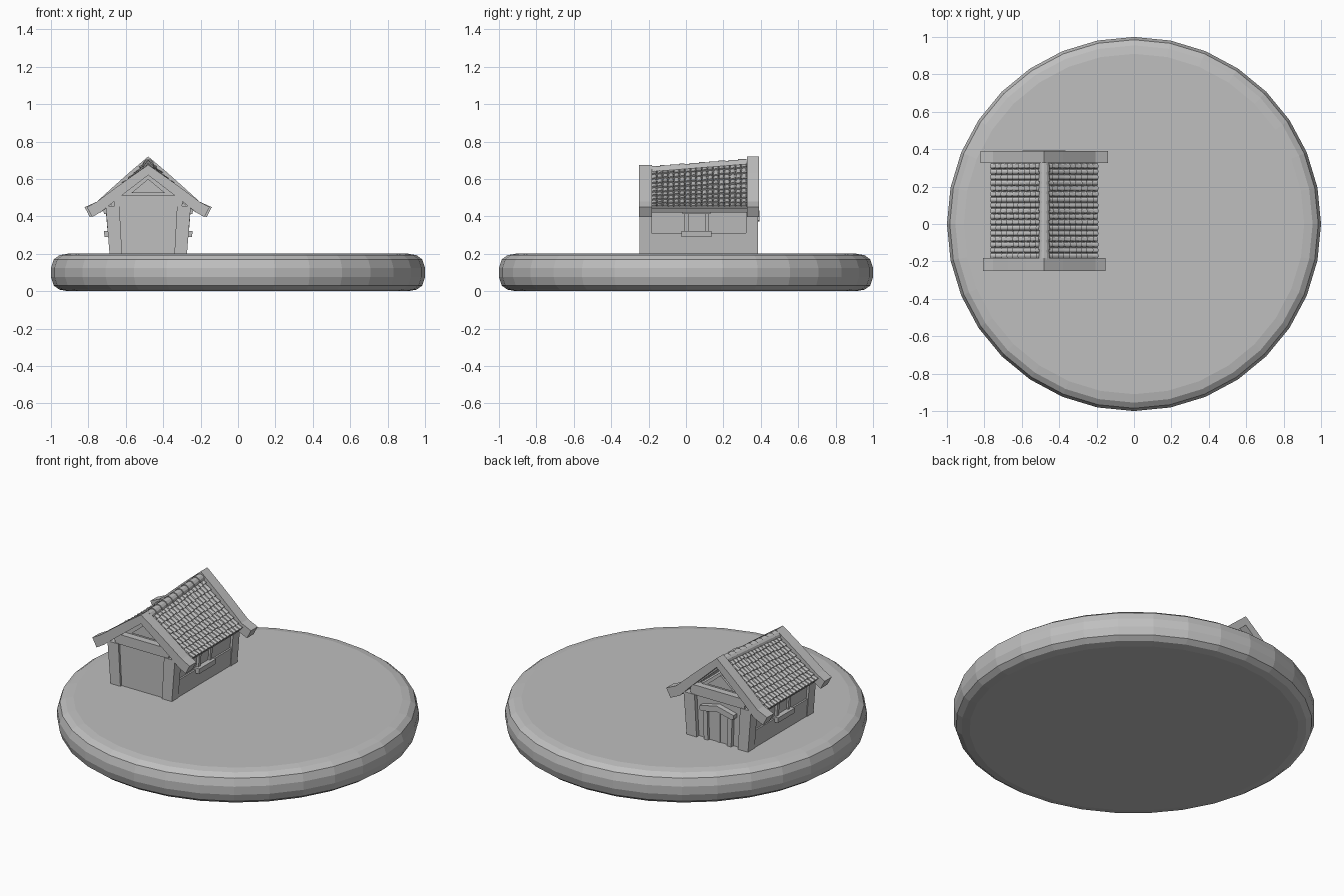
import bpy, bmesh, math, random

if "Cube" in bpy.data.objects:
    bpy.data.objects.remove(bpy.data.objects["Cube"])

random.seed(4)
CX = -0.48                      # house centre line
YF, YB = -0.25, 0.39            # front and back of the roof
GREY = bpy.data.materials.new("plain grey")
GREY.diffuse_color = (0.52, 0.52, 0.52, 1)
GREY.use_nodes = True
GREY.node_tree.nodes["Principled BSDF"].inputs["Base Color"].default_value = GREY.diffuse_color


def finish(name, bm):
    bmesh.ops.recalc_face_normals(bm, faces=bm.faces)
    mesh = bpy.data.meshes.new(name)
    bm.to_mesh(mesh)
    bm.free()
    mesh.materials.append(GREY)
    ob = bpy.data.objects.new(name, mesh)
    bpy.context.collection.objects.link(ob)
    return ob


def add_loft(bm, rings, caps=True):
    """Skin closed rings of points one after another."""
    vs = [[bm.verts.new(p) for p in r] for r in rings]
    n = len(vs[0])
    for a, b in zip(vs, vs[1:]):
        for i in range(n):
            bm.faces.new((a[i], a[(i + 1) % n], b[(i + 1) % n], b[i]))
    if caps:
        bm.faces.new(vs[0])
        bm.faces.new(vs[-1])


def prism(name, pts, y0, y1, pts2=None):
    """Extrude an x-z outline (x measured from the house centre) along y."""
    bm = bmesh.new()
    add_loft(bm, [[(CX + x, y0, z) for x, z in pts],
                  [(CX + x, y1, z) for x, z in (pts2 or pts)]])
    return finish(name, bm)


def block(name, x0, x1, y0, y1, z0, z1):
    """Box whose x grows with height, like the leaning walls."""
    k0, k1 = (1 + 0.39 * (z - 0.2) for z in (z0, z1))
    return prism(name, [(x0 * k0, z0), (x1 * k0, z0), (x1 * k1, z1), (x0 * k1, z1)], y0, y1)


def mirrored(pts):
    return [(-x, z) for x, z in pts]


# Round base with softened rim
bm = bmesh.new()
profile = [(0.91, 0), (0.955, 0.008), (0.985, 0.03), (1.0, 0.075),
           (1.0, 0.125), (0.985, 0.17), (0.955, 0.192), (0.91, 0.2)]
add_loft(bm, [[(r * math.sin(math.tau * i / 32), r * math.cos(math.tau * i / 32), z)
               for i in range(32)] for r, z in profile])
finish("round_base", bm)

# Core walls with gables
prism("house_walls", [(-0.193, 0.195), (0.193, 0.195), (0.212, 0.45), (0, 0.62), (-0.212, 0.45)],
      -0.2, 0.34)
block("front_wall", -0.16, 0.16, -0.235, -0.19, 0.195, 0.452)
block("back_wall", -0.16, 0.16, 0.33, 0.36, 0.195, 0.452)
for label, y0, y1 in (("front", -0.242, -0.19), ("back", 0.33, 0.38)):
    block(label + "_tie_beam", -0.165, 0.165, y0, y1, 0.452, 0.512)
    # raised triangle in the gable
    prism(label + "_gable_panel", [(-0.09, 0.525), (0.09, 0.525), (0, 0.60)],
          *((-0.212, -0.19) if label == "front" else (0.33, 0.352)))

for s, side in ((-1, "left"), (1, "right")):
    # Corner posts
    block(side + "_front_post", s * 0.14, s * 0.207, -0.248, -0.185, 0.195, 0.455)
    block(side + "_back_post", s * 0.14, s * 0.207, 0.32, 0.384, 0.195, 0.455)
    # Low side wall and top beam
    block(side + "_low_wall", s * 0.15, s * 0.203, -0.2, 0.34, 0.195, 0.31)
    block(side + "_wall_plate", s * 0.15, s * 0.206, -0.2, 0.34, 0.425, 0.46)
    # Window: lintel, sill, jambs, pane
    block(side + "_window_lintel", s * 0.17, s * 0.219, -0.02, 0.13, 0.413, 0.446)
    block(side + "_window_sill", s * 0.17, s * 0.226, -0.025, 0.135, 0.29, 0.322)
    for j, y in enumerate((-0.007, 0.102)):
        block(f"{side}_window_jamb_{j}", s * 0.17, s * 0.208, y, y + 0.02, 0.32, 0.415)
    block(side + "_window_pane", s * 0.17, s * 0.197, 0.01, 0.105, 0.32, 0.415)
    # Door jambs
    block(side + "_door_jamb", s * 0.065, s * 0.092, 0.35, 0.382, 0.195, 0.385)

# Door with peaked hood on the back wall
block("door", -0.066, 0.066, 0.35, 0.366, 0.195, 0.385)
block("door_middle_strip", -0.008, 0.008, 0.36, 0.371, 0.195, 0.385)
prism("door_hood", [(-0.115, 0.378), (-0.1, 0.372), (0, 0.395), (0.1, 0.372), (0.115, 0.378),
                    (0.115, 0.402), (0, 0.43), (-0.115, 0.402)], 0.35, 0.392)


# Roof surface: ridge rises from front to back
def ridge(y):
    return 0.645 + 0.04 * (y + 0.185) / 0.51


def roof_point(s, y, t, lift):
    z = ridge(y) * (1 - t) + 0.445 * t - 0.008 * math.sin(math.pi * t)
    return (CX + s * (0.278 * t + 0.6 * lift), y, z + 0.8 * lift)


def slab(y, s):
    r = ridge(y)
    return [(0, r), (s * 0.27, 0.447), (s * 0.255, 0.42), (0, r - 0.035)]


for s, side in ((-1, "left"), (1, "right")):
    prism(side + "_roof_slab", slab(-0.2, s), -0.2, 0.34, slab(0.34, s))
    # Rows of barrel tiles, each wider and raised at its lower end
    bm = bmesh.new()
    cols, rows = 17, 9
    w = 0.51 / cols
    for c in range(cols):
        for r in range(rows):
            y = -0.185 + w * (c + 0.5)
            t0, t1 = r / rows, (r + 1.15) / rows
            t1 = min(t1 + random.uniform(-0.01, 0.01), 1.0)
            up = random.uniform(0.004, 0.008)
            rings = []
            for t, rad, base in ((t0, w * 0.42, -0.002), (t1, w * 0.54, up)):
                arc = [math.pi * i / 5 for i in range(6)]
                top = [roof_point(s, y + rad * math.cos(a), t, base + rad * 0.8 * math.sin(a))
                       for a in arc]
                rings.append(top + [roof_point(s, y - rad, t, -0.004),
                                    roof_point(s, y + rad, t, -0.004)])
            add_loft(bm, rings)
    finish(side + "_roof_tiles", bm)

# Ridge caps
bm = bmesh.new()
n = 10
for i in range(n):
    step = 0.52 / n
    rings = []
    for y, rad in ((-0.19 + i * step, 0.031), (-0.19 + (i + 1.1) * step, 0.025)):
        rings.append([(CX + rad * math.cos(math.pi * a / 6), y,
                       ridge(y) - 0.006 + rad * math.sin(math.pi * a / 6)) for a in range(7)])
    add_loft(bm, rings)
finish("ridge_caps", bm)


# Flared barge boards at both gables
def barge(top, end):
    return [(0, top), (0.1, top - 0.35 * (top - 0.478)), (0.19, top - 0.68 * (top - 0.478)),
            (0.275, 0.478), (end, 0.449), (end - 0.028, 0.396), (0.25, 0.425),
            (0.17, top - 0.055 - 0.66 * (top - 0.478)), (0, top - 0.055)]


for label, top, end, y0, y1 in (("front", 0.675, 0.328, YF, -0.183),
                                ("back", 0.72, 0.34, 0.325, YB)):
    pts = barge(top, end)
    prism("right_" + label + "_barge_board", pts, y0, y1)
    prism("left_" + label + "_barge_board", mirrored(pts), y0, y1)
